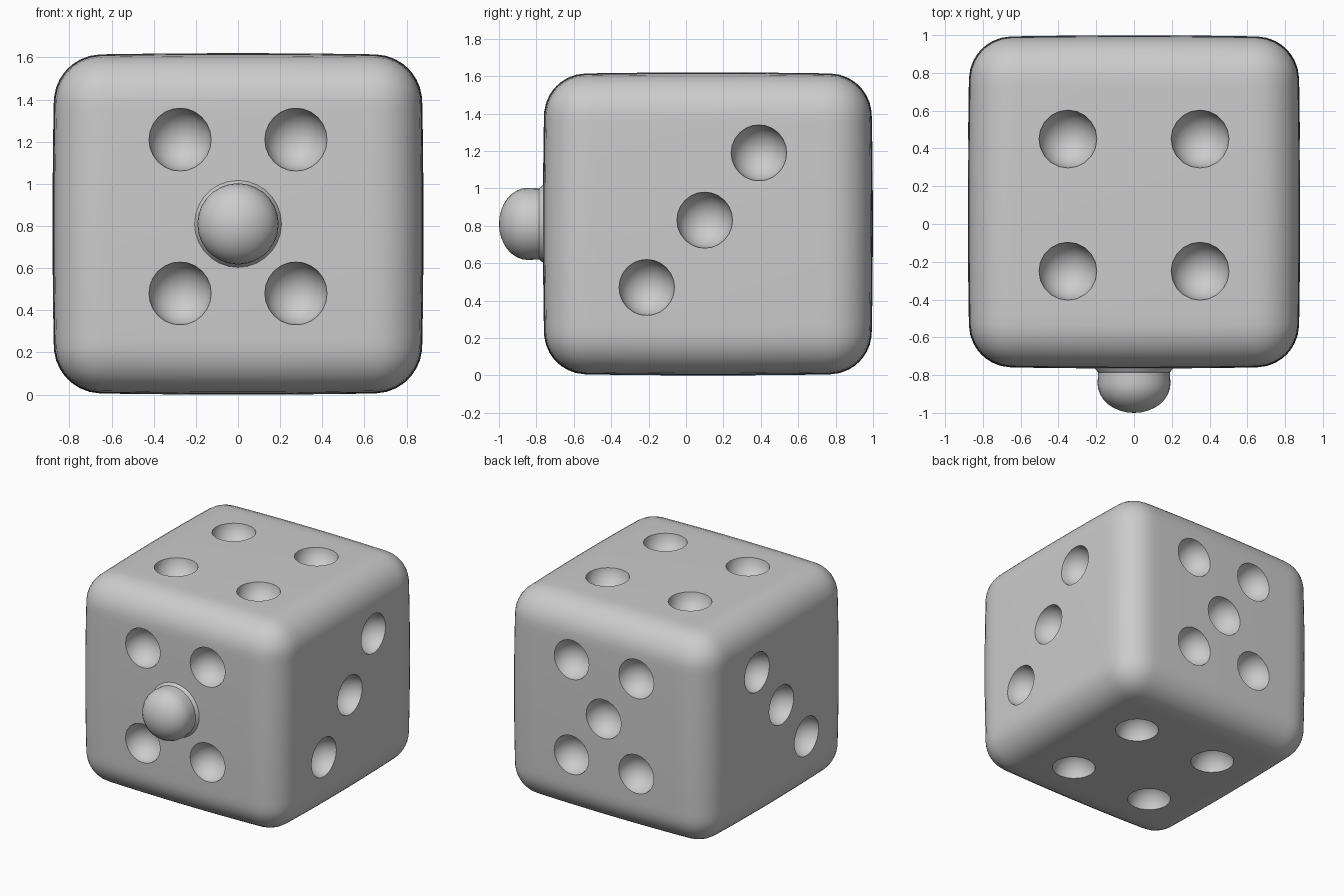
import bpy, bmesh, math
from mathutils import Vector, Matrix

if "Cube" in bpy.data.objects:
    bpy.data.objects.remove(bpy.data.objects["Cube"])

CENTER = Vector((0, 0.117, 0.81))
HALF = Vector((0.88, 0.882, 0.81))
R = 0.22


def add_object(name, bm):
    mesh = bpy.data.meshes.new(name)
    bmesh.ops.recalc_face_normals(bm, faces=bm.faces)
    bm.to_mesh(mesh)
    bm.free()
    ob = bpy.data.objects.new(name, mesh)
    bpy.context.collection.objects.link(ob)
    return ob


def shade(ob, angle):
    bpy.ops.object.select_all(action='DESELECT')
    ob.select_set(True)
    bpy.context.view_layer.objects.active = ob
    bpy.ops.object.shade_smooth_by_angle(angle=math.radians(angle))


# Rounded cube body with slightly bulging faces
bm = bmesh.new()
bmesh.ops.create_cube(bm, size=2)
bmesh.ops.subdivide_edges(bm, edges=bm.edges[:], cuts=31, use_grid_fill=True)
for v in bm.verts:
    p = Vector([v.co[i] * HALF[i] for i in range(3)])
    inner = Vector([max(R - HALF[i], min(HALF[i] - R, p[i])) for i in range(3)])
    p = inner + (p - inner).normalized() * R
    n = [p[i] / HALF[i] for i in range(3)]
    for i in range(3):
        others = sum(n[j] ** 2 for j in range(3) if j != i)
        p[i] *= 1 - 0.012 * others
    v.co = CENTER + p
body = add_object("die_body", bm)

# Bowl-shaped pips: (x, y, z) centres on all six faces
pips = []
for y, out in ((-0.765, -0.01), (0.999, 0.01)):
    pips += [((s * 0.275, y + out, z), 0.15) for s in (-1, 1) for z in (0.48, 1.21)]
pips.append(((0, 1.009, 0.83), 0.15))
for s in (-1, 1):
    pips += [((s * 0.885, y, z), 0.15)
             for y, z in ((-0.21, 0.47), (0.10, 0.83), (0.39, 1.19))]
for z in (-0.01, 1.63):
    pips += [((s * 0.35, y, z), 0.155) for s in (-1, 1) for y in (-0.25, 0.45)]

bm = bmesh.new()
for co, r in pips:
    bmesh.ops.create_uvsphere(bm, u_segments=20, v_segments=12, radius=r,
                              matrix=Matrix.Translation(co))
cutter = add_object("pip_cutter", bm)

mod = body.modifiers.new("pips", 'BOOLEAN')
mod.operation = 'DIFFERENCE'
mod.solver = 'EXACT'
mod.object = cutter
bpy.context.view_layer.objects.active = body
bpy.ops.object.modifier_apply(modifier=mod.name)
bpy.data.objects.remove(cutter)
shade(body, 35)

# Domed knob on the front face, lathed around the y axis
profile = [(0.215, -0.74), (0.205, -0.768), (0.19, -0.785)]
for k in range(9):
    a = k / 8 * math.pi / 2
    profile.append((0.193 * math.cos(a), -0.845 - 0.155 * math.sin(a)))
bm = bmesh.new()
verts = [bm.verts.new((r, y, 0.81)) for r, y in profile]
edges = [bm.edges.new(pair) for pair in zip(verts, verts[1:])]
bmesh.ops.spin(bm, geom=verts + edges, cent=(0, 0, 0.81), axis=(0, 1, 0),
               angle=math.tau, steps=28)
bmesh.ops.remove_doubles(bm, verts=bm.verts[:], dist=0.0005)
knob = add_object("front_knob", bm)
shade(knob, 40)
